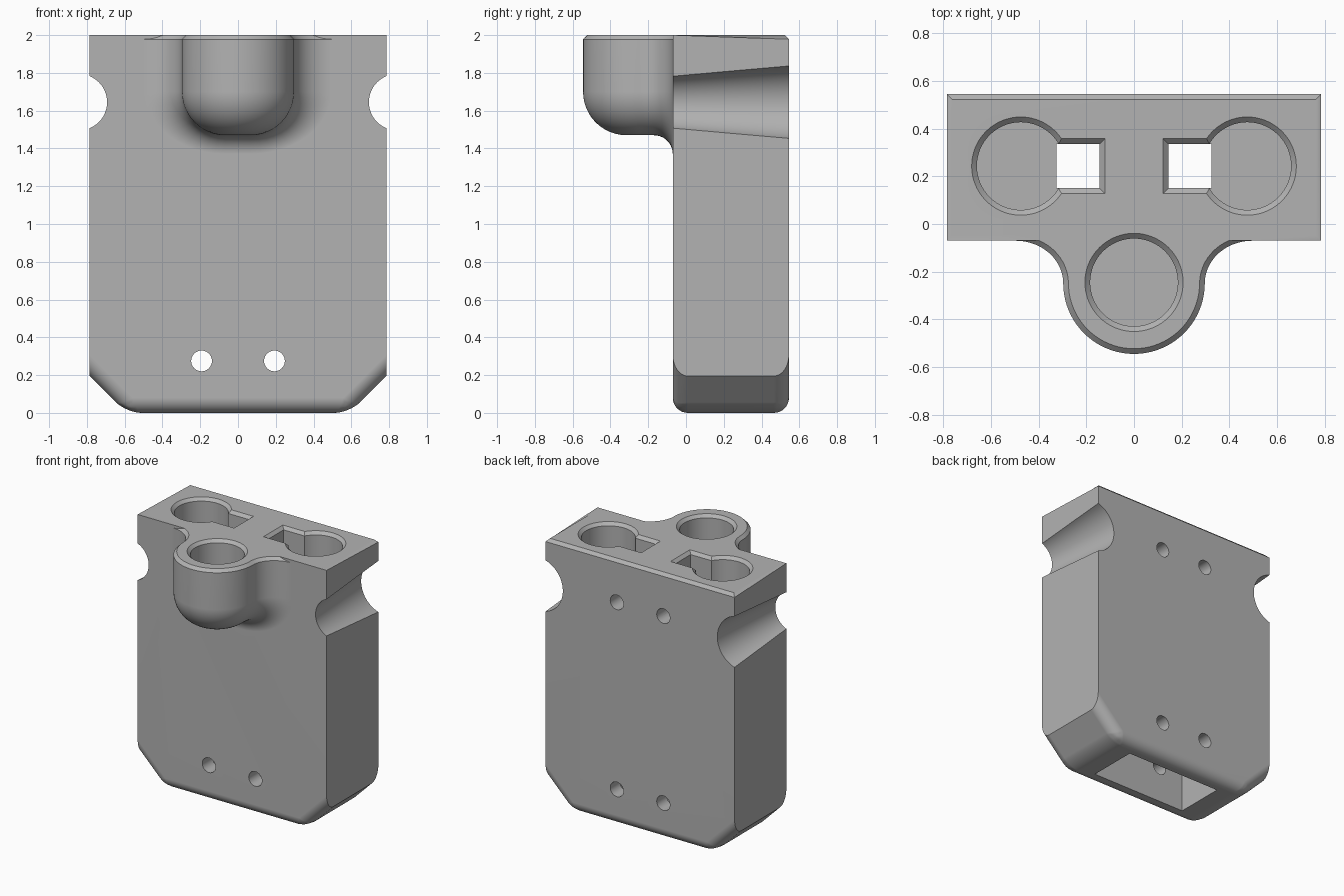
import bpy, bmesh
from math import sin, cos, pi, sqrt
from mathutils import Vector, Matrix

cube = bpy.data.objects.get("Cube")
if cube:
    bpy.data.objects.remove(cube, do_unlink=True)

SIDE, FRONT, BACK, TOP, CHAMFER = 0.785, -0.07, 0.545, 2.0, 0.022
BOSS_R, BOSS_Y = 0.297, -0.248
POCKET_Y = 0.243

grey = bpy.data.materials.new("plain grey")
grey.use_nodes = True
grey.diffuse_color = (0.45, 0.45, 0.45, 1)
grey.node_tree.nodes["Principled BSDF"].inputs["Base Color"].default_value = grey.diffuse_color


def make(name, bm):
    bmesh.ops.recalc_face_normals(bm, faces=bm.faces[:])
    mesh = bpy.data.meshes.new(name)
    bm.to_mesh(mesh)
    bm.free()
    ob = bpy.data.objects.new(name, mesh)
    mesh.materials.append(grey)
    bpy.context.collection.objects.link(ob)
    return ob


def combine(base, tool, operation):
    mod = base.modifiers.new("combine", 'BOOLEAN')
    mod.operation, mod.solver, mod.object = operation, 'EXACT', tool
    bpy.context.view_layer.objects.active = base
    bpy.ops.object.modifier_apply(modifier=mod.name)
    bpy.data.objects.remove(tool, do_unlink=True)


def loft(rings):
    """Closed solid from stacked rings of equal length."""
    bm = bmesh.new()
    rows = [[bm.verts.new(p) for p in ring] for ring in rings]
    n = len(rows[0])
    for low, high in zip(rows, rows[1:]):
        for i in range(n):
            j = (i + 1) % n
            bm.faces.new((low[i], low[j], high[j], high[i]))
    bm.faces.new(rows[0])
    bm.faces.new(rows[-1])
    return bm


def circle(x, y, z, r, n=64):
    return [(x + r * cos(2 * pi * i / n), y + r * sin(2 * pi * i / n), z) for i in range(n)]


def rect(x0, x1, y0, y1, z):
    return [(x0, y0, z), (x1, y0, z), (x1, y1, z), (x0, y1, z)]


def along_y(x, z, y0, y1, r0, r1, n):
    """Cone or cylinder lying along y."""
    return loft([[(x + a, y, z + b) for a, b, _ in circle(0, 0, 0, r, n)]
                 for y, r in ((y0, r0), (y1, r1))])


# Body block: wide shape with sloped bottom, rounded, then trimmed at the sides
outline = [(-0.59, 0), (0.59, 0), (1.3, 0.71), (1.3, TOP), (-1.3, TOP), (-1.3, 0.71)]
bm = loft([[(x, y, z) for x, z in outline] for y in (FRONT, BACK)])
low = [e for e in bm.edges if all(v.co.z < 1 for v in e.verts)
       and not all(abs(v.co.x) > 1 for v in e.verts)]
bmesh.ops.bevel(bm, geom=low, offset=0.08, segments=8, profile=0.5, affect='EDGES')
for s in (-1, 1):
    bmesh.ops.bisect_plane(bm, geom=bm.verts[:] + bm.edges[:] + bm.faces[:],
                           plane_co=(s * SIDE, 0, 0), plane_no=(s, 0, 0), clear_outer=True)
    bmesh.ops.holes_fill(bm, edges=[e for e in bm.edges if e.is_boundary], sides=0)
rim = [e for e in bm.edges if all(v.co.z > TOP - 0.001 for v in e.verts)]
bmesh.ops.bevel(bm, geom=rim, offset=CHAMFER, segments=1, affect='EDGES')
body = make("holder_body", bm)


# Front boss: round cup with domed bottom, blended into the body
def column(point, foot, normal, bottom):
    reach = point - foot
    width, flat, bend = reach.length, 0.067, 1.7
    pts = [(*(point - normal * CHAMFER), TOP), (*point, TOP - CHAMFER)]
    for i in range(13):
        t = pi / 2 * i / 12
        f = (flat + (width - flat) * cos(t)) / width
        pts.append((*(foot + reach * f), bend - (bend - bottom) * sin(t)))
    return pts + [(*foot, bottom)]


def blend(side):
    cols = []
    for i in range(15):
        a = pi / 2 * i / 14
        p = Vector((side * (BOSS_R + 0.2 * (1 - cos(a))), BOSS_Y + (FRONT - BOSS_Y) * sin(a)))
        s = min(1, max(0, (p.y - FRONT + 0.1) / 0.1))
        cols.append(column(p, Vector((0, p.y)), Vector((side * cos(a), -sin(a))),
                           1.47 - 0.1 * (1 - sqrt(1 - s * s))))
    end = Vector((p.x, 0.1))
    return cols + [column(end, Vector((0, 0.1)), Vector((0, 0)), 1.37)]


axis = Vector((0, BOSS_Y))
columns = blend(1)[::-1]
for i in range(1, 40):
    out = Vector((cos(pi * i / 40), -sin(pi * i / 40)))
    columns.append(column(axis + out * BOSS_R, axis, out, 1.47))
columns += blend(-1)
bm = bmesh.new()
grid = [[bm.verts.new(p) for p in col] for col in columns]
for a, b in zip(grid, grid[1:]):
    for k in range(len(a) - 1):
        bm.faces.new((a[k], a[k + 1], b[k + 1], b[k]))
bm.faces.new([col[0] for col in grid])
bm.faces.new(grid[0] + grid[-1][-2::-1])
bmesh.ops.remove_doubles(bm, verts=bm.verts[:], dist=0.0002)
combine(body, make("front_boss", bm), 'UNION')


# Round pockets with chamfered mouths
def pocket(x, y, floor):
    r = 0.184
    bm = loft([circle(x, y, floor, r), circle(x, y, TOP - CHAMFER, r),
               circle(x, y, TOP + CHAMFER, r + 2 * CHAMFER)])
    combine(body, make("pocket_cutter", bm), 'DIFFERENCE')


pocket(0, BOSS_Y + 0.003, 1.58)
# Bottom cavity
combine(body, make("cavity_cutter", loft([rect(-0.4, 0.4, 0.05, 0.43, z) for z in (-0.1, 1.3)])),
        'DIFFERENCE')

for s in (-1, 1):
    pocket(s * 0.475, POCKET_Y, 1.77)
    # Slot beside each pocket, open down to the cavity
    rings = []
    for z, g in ((1.1, 0), (TOP - CHAMFER, 0), (TOP + CHAMFER, 2 * CHAMFER)):
        rings.append(rect(s * (0.144 - g), s * 0.325,
                          POCKET_Y - 0.093 - g, POCKET_Y + 0.093 + g, z))
    combine(body, make("slot_cutter", loft(rings)), 'DIFFERENCE')
    # Tapered side notch, lower through hole, upper back hole
    for bm in (along_y(s * 0.842, 1.645, -0.2, 0.7, 0.138, 0.213, 96),
               along_y(s * 0.193, 0.275, -0.3, 0.8, 0.055, 0.055, 32),
               along_y(s * 0.193, 1.68, POCKET_Y, 0.8, 0.055, 0.055, 32)):
        combine(body, make("hole_cutter", bm), 'DIFFERENCE')

# Smooth curved areas, keep hard edges
bpy.ops.object.select_all(action='DESELECT')
body.select_set(True)
bpy.context.view_layer.objects.active = body
bpy.ops.object.shade_smooth_by_angle(angle=0.5)
weighted = body.modifiers.new("weighted normals", 'WEIGHTED_NORMAL')
weighted.keep_sharp = True
